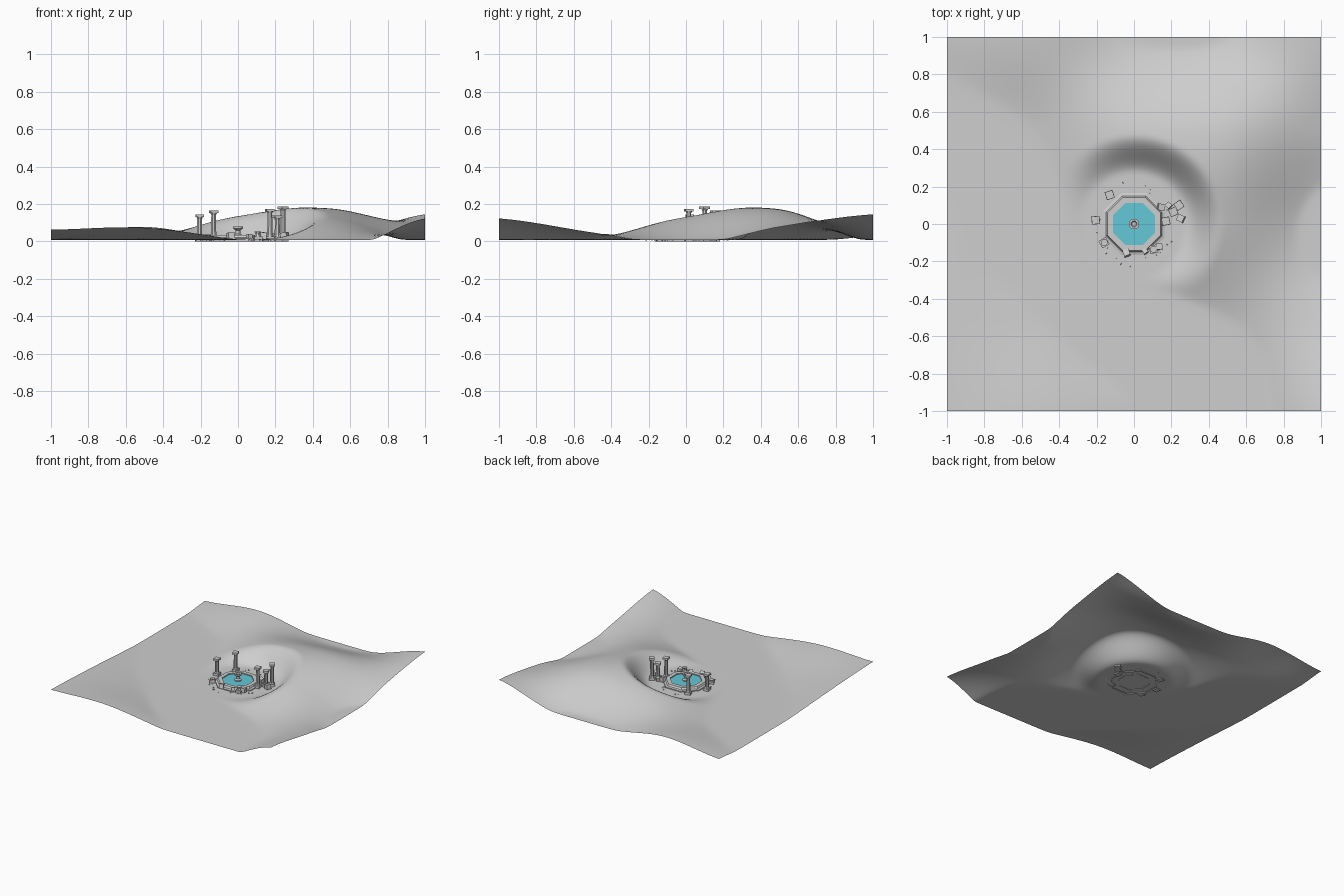
import bpy
import bmesh
import math
import random
from mathutils import Matrix

cube = bpy.data.objects.get("Cube")
if cube:
    bpy.data.objects.remove(cube, do_unlink=True)

random.seed(4)


def material(name, colour):
    mat = bpy.data.materials.new(name)
    mat.use_nodes = True
    mat.diffuse_color = (*colour, 1)
    mat.node_tree.nodes["Principled BSDF"].inputs["Base Color"].default_value = (*colour, 1)
    return mat


stone = material("pale_stone", (0.62, 0.62, 0.62))
teal = material("teal_water", (0.125, 0.58, 0.68))


def finish(bm, name, mat, smooth=False):
    mesh = bpy.data.meshes.new(name)
    bm.to_mesh(mesh)
    bm.free()
    mesh.materials.append(mat)
    for face in mesh.polygons:
        face.use_smooth = smooth
    obj = bpy.data.objects.new(name, mesh)
    bpy.context.collection.objects.link(obj)
    return obj


def add_box(bm, x, y, z, width, height, turn=0.0, tilt=0.0):
    place = (Matrix.Translation((x, y, z)) @ Matrix.Rotation(turn, 4, "Z")
             @ Matrix.Rotation(tilt, 4, "X") @ Matrix.Diagonal((width, width, height, 1)))
    bmesh.ops.create_cube(bm, size=1, matrix=place)


def add_lathe(bm, profile, x=0.0, y=0.0, sides=8):
    # Sweep a radius/height profile around the vertical axis
    rings = []
    for radius, z in profile:
        angles = [(i + 0.5) * math.tau / sides for i in range(sides)]
        rings.append([bm.verts.new((x + radius * math.cos(a), y + radius * math.sin(a), z))
                      for a in angles])
    for low, high in zip(rings, rings[1:]):
        for i in range(sides):
            j = (i + 1) % sides
            bm.faces.new((low[i], low[j], high[j], high[i]))
    return rings


# Rolling ground: coarse heights, rows from front to back, smoothed between
FLOOR = 0.008
HEIGHTS = [
    (0.055, 0.065, 0.0, -0.08, 0.115),
    (0.035, 0.0, -0.05, 0.0, 0.04),
    (0.005, -0.03, 0.11, 0.12, -0.03),
    (-0.03, 0.005, 0.125, 0.162, 0.07),
    (0.02, 0.07, -0.005, 0.0, 0.137),
]


def spline(values, t):
    t = (t + 1) * 2
    i = min(3, max(0, int(t)))
    f = t - i
    a, b, c, d = (values[min(4, max(0, i + k))] for k in (-1, 0, 1, 2))
    return b + 0.5 * f * (c - a + f * (2*a - 5*b + 4*c - d + f * (3*(b - c) + d - a)))


def ground_height(x, y):
    h = spline([spline(row, x) for row in HEIGHTS], y)
    h = 0.5 * (h + math.sqrt(h * h + 0.00004))
    # Round hollow cut into the hillside
    s = min(1, max(0, (math.hypot(x, y) - 0.27) / 0.21))
    return FLOOR + h * s * s * (3 - 2 * s)


bm = bmesh.new()
bmesh.ops.create_grid(bm, x_segments=100, y_segments=100, size=1)
for v in bm.verts:
    v.co.z = ground_height(v.co.x, v.co.y)
finish(bm, "ground", stone, smooth=True)

# Octagonal pool wall with a stepped outer foot
CORNER = 1 / math.cos(math.pi / 8)
bm = bmesh.new()
wall = [(0.165, 0), (0.165, 0.016), (0.15, 0.02), (0.142, 0.034), (0.112, 0.034), (0.112, 0.005)]
add_lathe(bm, [(r * CORNER, z) for r, z in wall])
finish(bm, "pool_wall", stone)

# Water surface
bm = bmesh.new()
bm.faces.new(add_lathe(bm, [(0.1125 * CORNER, 0.026)])[0])
finish(bm, "water", teal)

# Central fountain post with a small bowl
bm = bmesh.new()
post = [(0.026, 0.01), (0.026, 0.034), (0.013, 0.04), (0.013, 0.06),
        (0.028, 0.07), (0.028, 0.08), (0.017, 0.08), (0.012, 0.072)]
rings = add_lathe(bm, post, sides=12)
bm.faces.new(rings[-1])
finish(bm, "fountain_post", stone)


def column(name, x, y, top, turn, broken=False):
    bm = bmesh.new()
    add_box(bm, x, y, 0.014, 0.044, 0.028, turn)
    shaft = [(0.019, 0.028), (0.015, 0.036), (0.014, top - 0.024), (0.019, top - 0.012)]
    rings = add_lathe(bm, shaft, x, y)
    bm.faces.new(rings[-1])
    if not broken:
        add_box(bm, x, y, top - 0.007, 0.042, 0.014, turn)
    finish(bm, name, stone)


# Standing columns and broken stumps around the pool
standing = [(-0.205, 0.02, 0.145, 0.1), (-0.13, 0.155, 0.165, 0.3),
            (0.17, 0.015, 0.175, 0.2), (0.24, 0.1, 0.187, 0.6), (0.21, 0.065, 0.14, 0.4)]
for i, spec in enumerate(standing):
    column(f"column_{i + 1}", *spec)
stumps = [(-0.16, -0.1, 0.05, 0.5), (0.105, -0.135, 0.066, 0.2)]
for i, spec in enumerate(stumps):
    column(f"stump_{i + 1}", *spec, broken=True)

# Fallen blocks
bm = bmesh.new()
blocks = [(-0.04, -0.155, 0.034), (0.06, -0.145, 0.026), (0.135, -0.12, 0.034),
          (0.145, 0.09, 0.036), (0.25, 0.03, 0.036), (0.185, 0.1, 0.028)]
for x, y, size in blocks:
    add_box(bm, x, y, 0.012 + size / 2, size, size,
            random.uniform(0, 1.5), random.uniform(-0.3, 0.3))
finish(bm, "fallen_blocks", stone)

# Scattered chips of stone
bm = bmesh.new()
for i in range(24):
    angle = random.uniform(0, math.tau)
    radius = random.uniform(0.18, 0.23)
    size = random.uniform(0.004, 0.009)
    add_box(bm, radius * math.cos(angle), radius * math.sin(angle), FLOOR + size / 3,
            size, size, angle, 0.3)
finish(bm, "stone_chips", stone)
